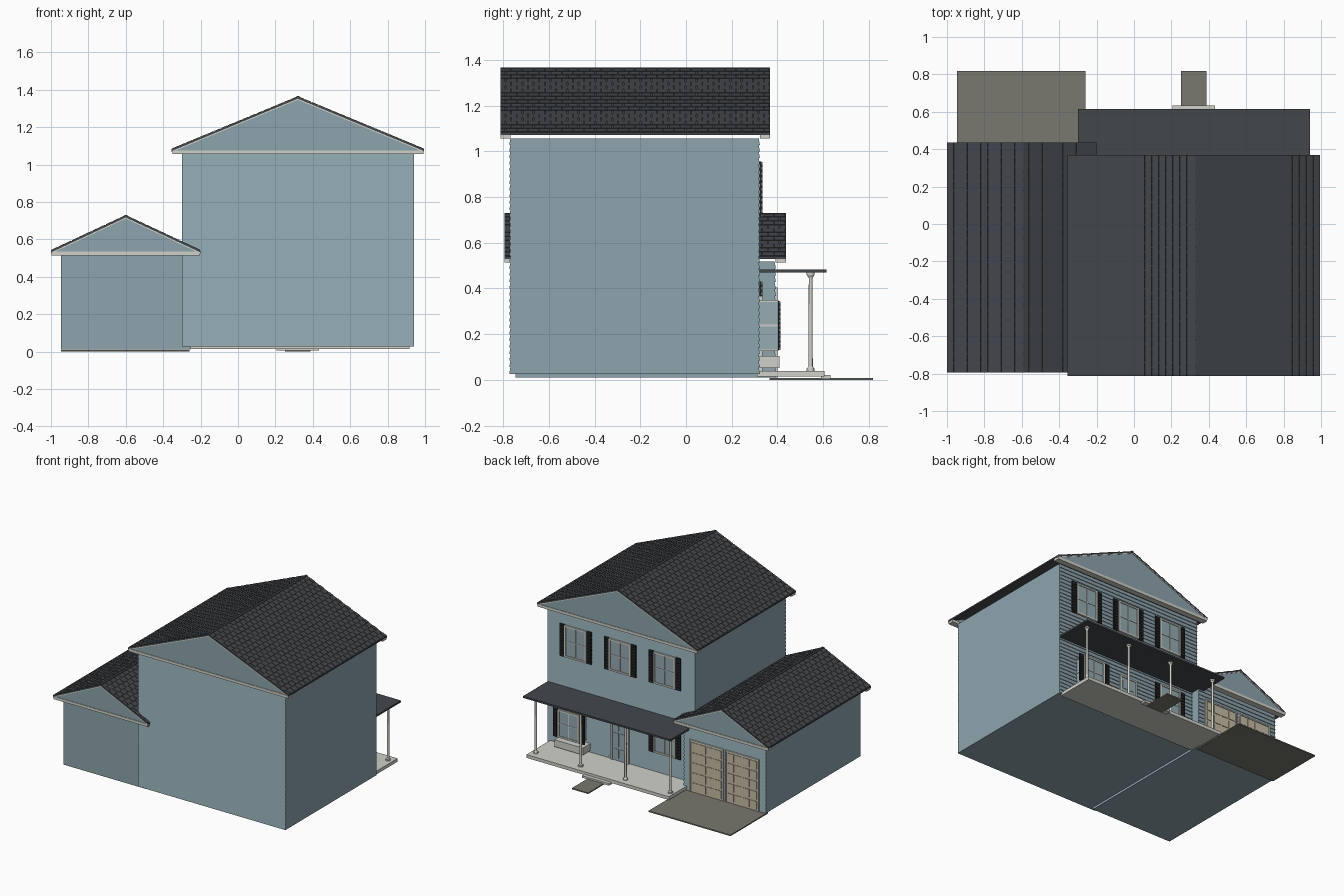
import bpy, bmesh, math
from mathutils import Matrix, Vector

if "Cube" in bpy.data.objects:
    bpy.data.objects.remove(bpy.data.objects["Cube"])


def material(name, rgb):
    m = bpy.data.materials.new(name)
    lin = [((c / 255 + 0.055) / 1.055) ** 2.4 for c in rgb]
    m.diffuse_color = (*lin, 1)
    m.use_nodes = True
    m.node_tree.nodes["Principled BSDF"].inputs["Base Color"].default_value = m.diffuse_color
    return m


WALL = material("blue siding", (142, 165, 174))
TRIM = material("cream trim", (208, 209, 200))
ROOF = material("charcoal roof", (67, 71, 75))
BLACK = material("black shutter", (34, 36, 38))
GLASS = material("window glass", (150, 172, 180))
DOOR = material("beige door", (200, 188, 164))
PAVING = material("grey paving", (120, 120, 111))


class Part:
    """Collects primitives into one mesh object."""

    def __init__(self):
        self.bm = bmesh.new()

    def box(self, x0, x1, y0, y1, z0, z1, frame=None):
        m = Matrix.Translation(((x0 + x1) / 2, (y0 + y1) / 2, (z0 + z1) / 2))
        m = m @ Matrix.Diagonal((x1 - x0, y1 - y0, z1 - z0, 1))
        bmesh.ops.create_cube(self.bm, size=1, matrix=(frame @ m) if frame else m)
        return self

    def extrude(self, points, offset):
        face = self.bm.faces.new([self.bm.verts.new(p) for p in points])
        out = bmesh.ops.extrude_face_region(self.bm, geom=[face])
        verts = [g for g in out["geom"] if isinstance(g, bmesh.types.BMVert)]
        bmesh.ops.translate(self.bm, verts=verts, vec=offset)
        return self

    def cone(self, x, y, z0, z1, r0, r1):
        bmesh.ops.create_cone(self.bm, cap_ends=True, segments=16, radius1=r0, radius2=r1,
                              depth=z1 - z0, matrix=Matrix.Translation((x, y, (z0 + z1) / 2)))
        return self

    def done(self, name, mat, smooth=False):
        bmesh.ops.recalc_face_normals(self.bm, faces=self.bm.faces[:])
        me = bpy.data.meshes.new(name)
        self.bm.to_mesh(me)
        self.bm.free()
        me.materials.append(mat)
        ob = bpy.data.objects.new(name, me)
        bpy.context.collection.objects.link(ob)
        if smooth:
            bpy.ops.object.select_all(action='DESELECT')
            ob.select_set(True)
            bpy.context.view_layer.objects.active = ob
            bpy.ops.object.shade_smooth_by_angle(angle=math.radians(40))
        return ob


def siding(name, x0, x1, y, out, z0, z1):
    """Lapped boards; out is +1 or -1 along y."""
    p = Part()
    n = round((z1 - z0) / 0.029)
    h = (z1 - z0) / n
    for i in range(n):
        z = z0 + i * h
        p.extrude([(x0, y, z), (x0, y + out * 0.008, z),
                   (x0, y + out * 0.003, z + h), (x0, y, z + h)], (x1 - x0, 0, 0))
    p.done(name, WALL)


def gable_roof(name, cx, hw, y0, y1, ze, zr, rows, cols):
    """Two shingled slopes, ridge cap, gable ends, eave beams and rake trim."""
    t, length = 0.010, y1 - y0
    deck, tiles, gable, trim = Part(), Part(), Part(), Part()
    angle = math.atan2(zr - ze, hw)
    slope = math.hypot(hw, zr - ze)
    for s in (-1, 1):
        deck.extrude([(cx, y0, zr - 0.003), (cx + s * hw, y0, ze - 0.003),
                      (cx + s * hw, y0, ze - t - 0.003), (cx, y0, zr - t - 0.003)], (0, length, 0))
        # local frame: x runs down the slope, y along the ridge, z outward
        down = Vector((s * math.cos(angle), 0, -math.sin(angle)))
        normal = Vector((s * math.sin(angle), 0, math.cos(angle)))
        frame = Matrix((down, (0, 1, 0), normal)).transposed().to_4x4()
        frame.translation = (cx, 0, zr - 0.003)
        d = slope / rows
        w = length / cols
        for r in range(rows):
            for c in range(cols + r % 2):
                a = y0 + (c - 0.5 * (r % 2)) * w
                b = min(a + w - 0.004, y1)
                tiles.box(r * d, (r + 1) * d - 0.004, max(a, y0), b, -0.001, 0.003, frame)
        for y in (y0 + 0.001, y1 - 0.006):
            trim.extrude([(cx, y, zr - t - 0.002), (cx + s * hw, y, ze - t - 0.002),
                          (cx + s * hw, y, ze - t - 0.009), (cx, y, zr - t - 0.009)], (0, 0.005, 0))
    deck.box(cx - 0.008, cx + 0.008, y0, y1, zr - 0.008, zr + 0.001)
    for y in (y0 + 0.004, y1 - 0.034):
        gable.extrude([(cx - hw * 0.98, y, ze - t), (cx + hw * 0.98, y, ze - t),
                       (cx, y, zr - t)], (0, 0.03, 0))
    for y in (y0, y1 - 0.045):
        trim.box(cx - hw + 0.004, cx + hw - 0.004, y, y + 0.045, ze - 0.03, ze - 0.009)
    deck.done(name + "_deck", ROOF)
    tiles.done(name + "_shingles", ROOF)
    gable.done(name + "_gables", WALL)
    trim.done(name + "_trim", TRIM)


def window(name, x, y, z, w=0.17, h=0.23):
    """Paned window facing +y with a louvred shutter each side."""
    hw, hh, b = w / 2, h / 2, 0.006
    Part().box(x - hw, x + hw, y, y + 0.006, z - hh, z + hh).done(name + "_glass", GLASS)
    f, sh = Part(), Part()
    for s in (-1, 1):
        f.box(x + s * hw - b, x + s * hw + b, y, y + 0.012, z - hh - b, z + hh + b)
        f.box(x - hw, x + hw, y, y + 0.012, z + s * hh - b, z + s * hh + b)
        c = x + s * (hw + 0.028)
        sh.box(c - 0.02, c + 0.02, y, y + 0.008, z - hh - 0.008, z + hh + 0.008)
        for i in range(10):
            k = z - hh + (i + 0.5) * h / 10
            sh.box(c - 0.015, c + 0.015, y, y + 0.012, k - 0.006, k + 0.006)
    f.box(x - 0.003, x + 0.003, y, y + 0.009, z - hh, z + hh)
    f.box(x - hw, x + hw, y, y + 0.009, z - 0.003, z + 0.003)
    f.done(name + "_frame", TRIM)
    sh.done(name + "_shutters", BLACK)


# main house and garage walls
Part().box(-0.30, 0.94, -0.765, 0.315, 0.027, 1.057).done("house_walls", WALL)
siding("house_siding_front", -0.30, 0.94, -0.765, -1, 0.027, 1.057)
siding("house_siding_porch_side", -0.30, 0.94, 0.315, 1, 0.027, 1.057)
Part().box(-0.945, -0.255, -0.745, 0.385, 0.01, 0.517).done("garage_walls", WALL)
siding("garage_siding", -0.945, -0.255, 0.385, 1, 0.01, 0.517)

# roofs
gable_roof("house_roof", 0.32, 0.675, -0.812, 0.368, 1.085, 1.365, 18, 24)
gable_roof("garage_roof", -0.60, 0.40, -0.793, 0.437, 0.543, 0.73, 11, 24)

# upper and lower windows
for i, x in enumerate((0.70, 0.325, -0.05)):
    window(f"upper_window_{i + 1}", x, 0.322, 0.833)
window("lower_window", -0.05, 0.322, 0.308)

# bay window with base
Part().box(0.615, 0.785, 0.31, 0.402, 0.13, 0.345).done("bay_body", GLASS)
bay = Part()
for z in (0.13, 0.238, 0.345):
    bay.box(0.611, 0.789, 0.31, 0.404, z - 0.004, z + 0.004)
bay.done("bay_bands", TRIM)
window("bay_window", 0.70, 0.402, 0.238, h=0.2)
Part().box(0.58, 0.82, 0.31, 0.41, 0.052, 0.105).done("bay_planter", TRIM)

# front door with frame, panels and knob
Part().box(0.26, 0.39, 0.31, 0.328, 0.04, 0.355).done("entry_door", GLASS)
f = Part()
for x in (0.25, 0.388):
    f.box(x, x + 0.012, 0.31, 0.334, 0.04, 0.367)
f.box(0.25, 0.40, 0.31, 0.334, 0.355, 0.367)
f.done("entry_frame", TRIM)
p = Part()
for x in (0.275, 0.335):
    for z0, z1 in ((0.06, 0.13), (0.15, 0.25), (0.27, 0.335)):
        p.box(x, x + 0.042, 0.32, 0.331, z0, z1)
p.done("entry_panels", GLASS)
Part().box(0.268, 0.276, 0.32, 0.338, 0.185, 0.195).done("entry_knob", BLACK)

# garage doors: backing slab, raised panels, trim
for i, cx in enumerate((-0.45, -0.75)):
    Part().box(cx - 0.132, cx + 0.132, 0.38, 0.395, 0.01, 0.395).done(f"garage_door_{i + 1}", DOOR)
    p = Part()
    for r in range(5):
        for c in range(4):
            x, z = cx - 0.13 + c * 0.065, 0.014 + r * 0.076
            p.box(x + 0.006, x + 0.059, 0.39, 0.399, z + 0.008, z + 0.068)
    p.done(f"garage_door_panels_{i + 1}", DOOR)
    f = Part()
    for s in (-1, 1):
        f.box(cx + s * 0.137 - 0.005, cx + s * 0.137 + 0.005, 0.38, 0.401, 0.01, 0.405)
    f.box(cx - 0.142, cx + 0.142, 0.38, 0.401, 0.395, 0.405)
    f.done(f"garage_door_frame_{i + 1}", TRIM)

# porch floor, step, flat roof and columns
Part().box(-0.28, 0.918, 0.31, 0.605, 0.015, 0.04).done("porch_floor", TRIM)
Part().box(0.205, 0.432, 0.59, 0.633, 0.005, 0.021).done("porch_step", TRIM)
Part().box(-0.30, 0.94, 0.31, 0.615, 0.469, 0.482).done("porch_roof", ROOF)
cols = Part()
for i in range(4):
    x, y = -0.25 + i * 0.377, 0.545
    cols.cone(x, y, 0.04, 0.05, 0.018, 0.018).cone(x, y, 0.05, 0.058, 0.015, 0.01)
    cols.cone(x, y, 0.05, 0.46, 0.0095, 0.008)
    cols.cone(x, y, 0.448, 0.458, 0.01, 0.015).cone(x, y, 0.458, 0.47, 0.018, 0.018)
cols.done("porch_columns", TRIM, smooth=True)

# paving
Part().box(-0.947, -0.258, 0.365, 0.818, 0.0, 0.009).done("driveway", PAVING)
Part().box(0.25, 0.387, 0.60, 0.818, 0.0, 0.009).done("garden_path", PAVING)
